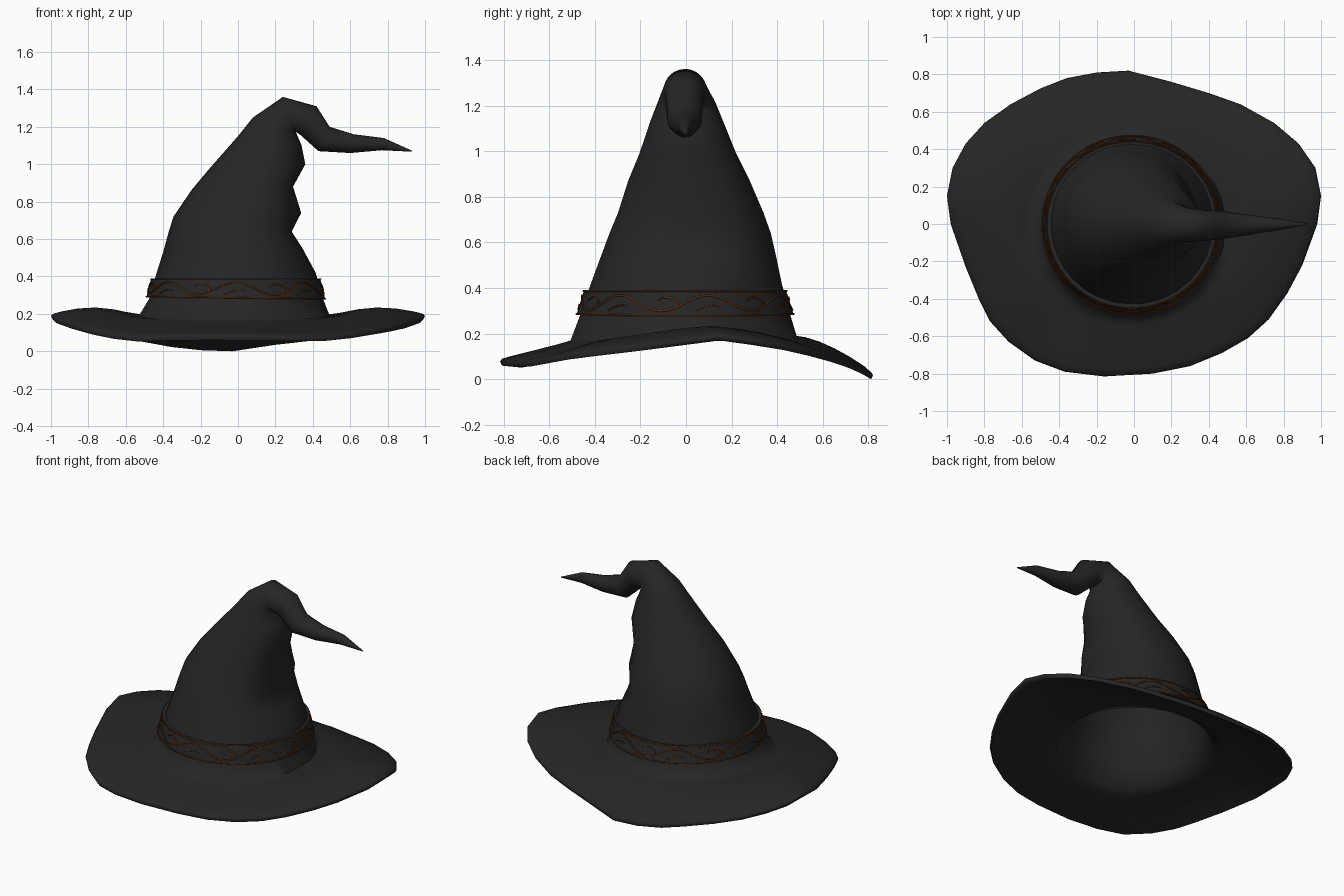
import bpy, bmesh, math
from mathutils import Vector

if "Cube" in bpy.data.objects:
    bpy.data.objects.remove(bpy.data.objects["Cube"])


def material(name, rgb):
    m = bpy.data.materials.new(name)
    m.diffuse_color = (*rgb, 1)
    m.use_nodes = True
    m.node_tree.nodes["Principled BSDF"].inputs["Base Color"].default_value = m.diffuse_color
    return m


FELT = material("black felt", (0.019, 0.019, 0.019))
THREAD = material("rust thread", (0.11, 0.028, 0.004))


def finish(name, bm, mat, angle=60):
    bmesh.ops.recalc_face_normals(bm, faces=bm.faces)
    me = bpy.data.meshes.new(name)
    bm.to_mesh(me)
    bm.free()
    me.materials.append(mat)
    ob = bpy.data.objects.new(name, me)
    bpy.context.collection.objects.link(ob)
    bpy.ops.object.select_all(action='DESELECT')
    ob.select_set(True)
    bpy.context.view_layer.objects.active = ob
    bpy.ops.object.shade_smooth_by_angle(angle=math.radians(angle))
    return ob


def loft(bm, rings, closed=True, cap_ends=False, loop_rings=False):
    rows = [[bm.verts.new(p) for p in r] for r in rings]
    n = len(rows[0])
    pairs = list(zip(rows, rows[1:])) + ([(rows[-1], rows[0])] if loop_rings else [])
    for a, b in pairs:
        for i in range(n if closed else n - 1):
            j = (i + 1) % n
            bm.faces.new((a[i], a[j], b[j], b[i]))
    if cap_ends:
        bm.faces.new(rows[0])
        bm.faces.new(rows[-1])


def interp(x, table):
    for (x0, y0), (x1, y1) in zip(table, table[1:]):
        if x <= x1:
            return y0 + (y1 - y0) * max(0, (x - x0) / (x1 - x0))
    return table[-1][1]


# Brim outline seen from above, and the height of its edge from front to back
OUTLINE = [(1, .15), (.97, .3), (.88, .43), (.75, .54), (.57, .64), (.4, .7), (.2, .76), (-.03, .82),
           (-.2, .81), (-.36, .78), (-.5, .725), (-.66, .64), (-.8, .54), (-.9, .43), (-.97, .3),
           (-1, .15), (-.98, 0), (-.9, -.23), (-.83, -.4), (-.77, -.52), (-.67, -.63), (-.53, -.73),
           (-.37, -.79), (-.16, -.815), (.1, -.8), (.3, -.76), (.47, -.69), (.61, -.61), (.72, -.51),
           (.82, -.37), (.9, -.22), (.98, 0)]
EDGE = [(-.82, .09), (-.72, .08), (-.5, .12), (-.2, .155), (.15, .20), (.4, .165),
        (.6, .12), (.75, .07), (.82, .03)]
ANGLES = [math.atan2(y, x) for x, y in OUTLINE]

# Crown sections: outer x, z; inner x, z; front y, back y; fold depth on the right
CROWN = [(-.53, .19, .49, .19, -.51, .485, 0),
         (-.475, .28, .455, .28, -.468, .458, 0),
         (-.435, .42, .415, .42, -.42, .42, 0),
         (-.40, .53, .37, .55, -.375, .395, .025),
         (-.37, .64, .355, .64, -.338, .372, .068),
         (-.345, .72, .35, .74, -.30, .34, .012),
         (-.25, .86, .35, .88, -.255, .28, .056),
         (-.15, .98, .36, 1.0, -.205, .22, 0),
         (0, 1.15, .34, 1.10, -.16, .165, 0),
         (.08, 1.25, .31, 1.17, -.125, .13, 0),
         (.24, 1.36, .305, 1.175, -.098, .09, 0),
         (.42, 1.31, .33, 1.16, -.09, .075, 0),
         (.49, 1.20, .43, 1.07, -.082, .07, 0),
         (.62, 1.16, .60, 1.06, -.06, .05, 0),
         (.78, 1.14, .77, 1.075, -.033, .028, 0),
         (.93, 1.073, .929, 1.067, -.003, .003, 0)]


def section(s, inset=0.0, angles=ANGLES):
    x0, z0, x1, z1, y0, y1, fold = s
    k = 1 - inset / ((y1 - y0) / 2)
    pts = []
    for a in angles:
        c, q = math.cos(a) * k, math.sin(a) * k
        pts.append(Vector(((x0 + x1) / 2 + (x1 - x0) / 2 * c - fold * max(0, c) ** 4,
                           (y0 + y1) / 2 + (y1 - y0) / 2 * q,
                           (z0 + z1) / 2 + (z1 - z0) / 2 * c)))
    return pts


def base_ring(inset=0.0, drop=0.0):
    pts = section(CROWN[0], inset)
    for p in pts:
        p.z += (.02 * p.y / .5 if p.y < 0 else 0) - drop
    return pts


def brim_ring(t, drop=0.0, shrink=1.0):
    pts = []
    for b, (x, y) in zip(base_ring(), OUTLINE):
        power = 1.25 + .35 * y
        lift = .05 * max(0, abs(x) - .6) * math.sin(math.pi * t) * 2
        z = b.z + (interp(y, EDGE) - b.z) * t ** power + lift - drop
        pts.append(Vector((b.x + (x * shrink - b.x) * t, b.y + (y * shrink - b.y) * t, z)))
    return pts


# Hat: bent crown, drooping brim, underside and hollow lining as one skin
rings = [section(s) for s in reversed(CROWN[1:])] + [base_ring()]
rings += [brim_ring(t) for t in (.12, .3, .5, .7, .88)]
rings += [brim_ring(1, 0, .99), brim_ring(1, .012), brim_ring(1, .03, .99)]
rings += [brim_ring(t, .034) for t in (.85, .6, .35, .12)]
rings += [base_ring(.025, .022)] + [section(s, .03) for s in CROWN[1:10]]
hat = bmesh.new()
loft(hat, rings, cap_ends=True)
finish("hat_body", hat, FELT, 75)


# Hat band: a slightly proud sleeve around the crown
def band_point(a, s, out=0.0):
    rx = .478 - .026 * s + out
    ry = .476 - .033 * s + out
    z = .283 + .107 * s - .006 * math.cos(a) * (1 - s)
    return Vector((-.012 + rx * math.cos(a), -.004 + ry * math.sin(a), z))


N = 64
turn = [2 * math.pi * i / N for i in range(N)]
band = bmesh.new()
loft(band, [[band_point(a, s, o) for a in turn]
            for s, o in ((0, -.022), (0, 0), (1, 0), (1, -.022))], loop_rings=True)
finish("hat_band", band, FELT, 40)


# Embroidery: thin ribbons laid on the band along (angle, height) paths
def stitch(bm, path, width=.0035, closed=False):
    left, right = [], []
    n = len(path)
    for i, (a, s) in enumerate(path):
        a0, s0 = path[i - 1] if i or closed else path[0]
        a1, s1 = path[(i + 1) % n] if i < n - 1 or closed else path[-1]
        da = (a1 - a0 + math.pi) % (2 * math.pi) - math.pi
        d = Vector((da * .46, (s1 - s0) * .107)).normalized()
        w = width if closed else width * (.4 + .6 * math.sin(math.pi * i / (n - 1)))
        for side, sign in ((left, 1), (right, -1)):
            side.append(band_point(a - sign * d.y * w / .46, s + sign * d.x * w / .107, .003))
    loft(bm, [left, right], closed=closed)


trim = bmesh.new()
fine = [2 * math.pi * i / 224 for i in range(224)]
for s in (.03, .97):
    stitch(trim, [(a, s) for a in fine], .003, True)
WAVES = 7
stitch(trim, [(a, .5 + .3 * math.sin(WAVES * a)) for a in fine], .0035, True)
for i in range(WAVES):
    start = 2 * math.pi * i / WAVES
    # tendril leaving the falling wave and curling upward
    curl = []
    for k in range(15):
        t = k / 14
        ang = -math.pi * .75 + 1.6 * math.pi * t
        r = 1 - .55 * t
        curl.append((start + .70 + .17 * r * math.cos(ang), .52 + .34 * r * math.sin(ang)))
    stitch(trim, curl, .0035)
    # small leaf stroke under each crest
    stitch(trim, [(start + .10 + .22 * k / 6, .2 + .22 * math.sin(k / 6 * 2.2)) for k in range(7)], .003)
ob = finish("band_embroidery", trim, THREAD, 40)
solid = ob.modifiers.new("thread thickness", 'SOLIDIFY')
solid.thickness = .004
solid.offset = 0
